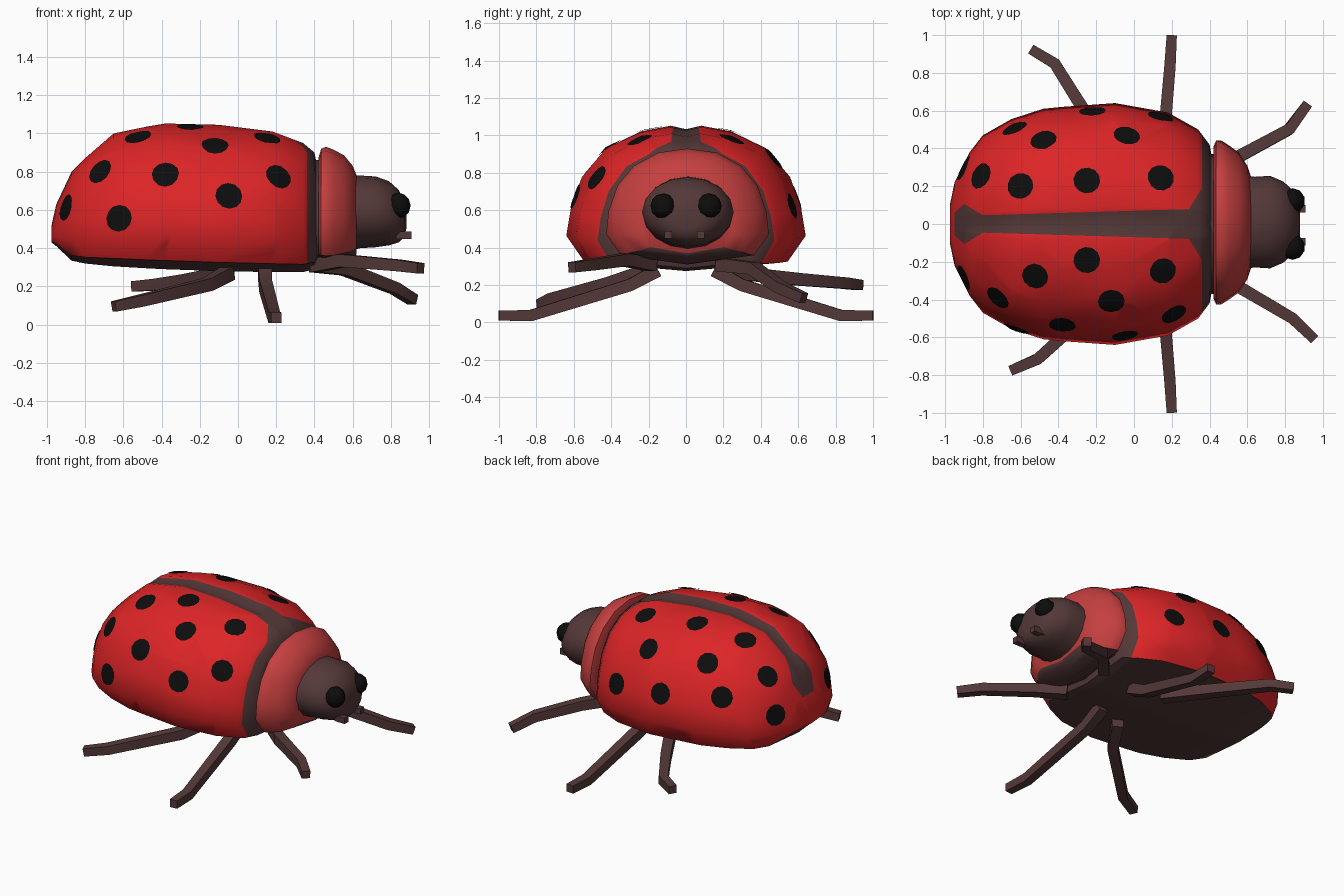
import bpy, bmesh, math
from mathutils import Vector
from mathutils.bvhtree import BVHTree

if "Cube" in bpy.data.objects:
    bpy.data.objects.remove(bpy.data.objects["Cube"])


def material(name, rgb):
    m = bpy.data.materials.new(name)
    m.diffuse_color = (*rgb, 1)
    m.use_nodes = True
    m.node_tree.nodes["Principled BSDF"].inputs["Base Color"].default_value = m.diffuse_color
    return m


RED = material("wing red", (0.72, 0.018, 0.02))
CORAL = material("collar coral", (0.56, 0.05, 0.05))
DARK = material("dark brown", (0.09, 0.04, 0.04))
BLACK = material("black", (0.004, 0.004, 0.004))


def finish(bm, name, mats, angle=45):
    mesh = bpy.data.meshes.new(name)
    bm.to_mesh(mesh)
    bm.free()
    ob = bpy.data.objects.new(name, mesh)
    bpy.context.collection.objects.link(ob)
    for m in mats:
        mesh.materials.append(m)
    bpy.ops.object.select_all(action='DESELECT')
    ob.select_set(True)
    bpy.context.view_layer.objects.active = ob
    bpy.ops.object.shade_smooth_by_angle(angle=math.radians(angle))
    return ob


def skin(bm, rings, underside=0):
    """Joins rings of points; the strips next to the bottom get a material index."""
    n = len(rings[0])
    rows = [[bm.verts.new(p) for p in r] for r in rings]
    for a, b in zip(rows, rows[1:]):
        for j in range(n):
            k = (j + 1) % n
            f = bm.faces.new((a[j], a[k], b[k], b[j]))
            if j in (0, n - 1):
                f.material_index = underside
    bm.faces.new(rows[0])
    bm.faces.new(rows[-1])
    bmesh.ops.recalc_face_normals(bm, faces=bm.faces[:])


def loft(bm, half, stations, underside=0, shift=0):
    """Half profile (width, height fraction) scaled at stations (x, half width, bottom, top)."""
    full = half + [(-y, h) for y, h in half[-2:0:-1]]
    skin(bm, [[(x, shift + y * w, b + h * (t - b)) for y, h in full]
              for x, w, b, t in stations], underside)


# Flat-bottomed dome profile with a shallow groove on top
SHELL = [(0, 0), (.85, .06), (1, .24), (.96, .44), (.87, .65), (.67, .85),
         (.39, .96), (.13, 1), (0, .975)]
DOME = [(0, 0), (.82, .08), (1, .26), (.97, .46), (.86, .68), (.66, .85),
        (.36, .965), (0, 1)]
ROUND = [(math.sin(i * math.pi / 8), .5 - .5 * math.cos(i * math.pi / 8)) for i in range(9)]

# Body with wing cases
bm = bmesh.new()
loft(bm, SHELL, [
    (-.975, .10, .43, .52), (-.95, .22, .41, .63), (-.87, .38, .335, .80),
    (-.80, .47, .32, .87), (-.65, .555, .305, 1.0), (-.48, .61, .295, 1.035),
    (-.38, .62, .29, 1.052), (-.10, .64, .28, 1.045), (.18, .59, .275, 1.01),
    (.34, .50, .275, .95), (.40, .42, .29, .90), (.415, .34, .33, .82)], 1)


def cut(p, q, side=1):
    """Cuts with a vertical plane through two (x, y) points."""
    a, b = Vector((p[0], p[1] * side, 0)), Vector((q[0], q[1] * side, 0))
    d = b - a
    bmesh.ops.bisect_plane(bm, geom=bm.verts[:] + bm.edges[:] + bm.faces[:],
                           plane_co=a, plane_no=(-d.y, d.x, 0), dist=1e-5)


def seam(x):
    return .07 + .03 * x


cut((.36, 0), (.36, 1))
cut((-.9, 0), (-.9, 1))
for s in (1, -1):
    cut((-.9, seam(-.9)), (.3, seam(.3)), s)
    cut((.29, seam(.29)), (.36, .19), s)
    cut((-.8, .046), (-.9, .106), s)
    cut((-.95, .06), (-.9, .106), s)

# Dark seam, front band and rear point of the wing cases
for f in bm.faces:
    c = f.calc_center_median()
    x, y = c.x, abs(c.y)
    if (x > .36 or (x > -.95 and y < seam(x))
            or (x > .29 and y < .079 + (x - .29) * 1.586)
            or (-.9 < x < -.8 and y < .046 + (-.8 - x) * .6)
            or (-.95 < x <= -.9 and y < .06 + (x + .95) * .92)):
        f.material_index = 1
tree = BVHTree.FromBMesh(bm)
finish(bm, "body", [RED, DARK])

# Spots laid on the wing cases
SPOTS = [(-.89, -.28, .61), (-.72, -.39, .80), (-.52, -.27, .97), (-.25, -.19, 1.03),
         (-.12, -.40, .92), (.15, -.24, .96), (.20, -.46, .76), (-.38, -.54, .79),
         (-.05, -.58, .67), (-.63, -.58, .56),
         (-.80, .25, .80), (-.64, .53, .72), (-.48, .45, .89), (-.60, .20, .98),
         (-.25, .23, 1.02), (-.22, .59, .66), (-.04, .46, .87), (.14, .24, .97),
         (.14, .56, .62), (-.91, .30, .58)]
bm = bmesh.new()
for spot in SPOTS:
    p, n, _, _ = tree.find_nearest(Vector(spot))
    u = n.cross(Vector((0, 0, 1))).normalized()
    v = n.cross(u)

    def on_shell(r, i):
        a = i * math.pi / 6
        o = p + u * r * math.cos(a) + v * r * math.sin(a)
        hit = tree.ray_cast(o + n * .2, -n, .4)[0] or o
        return bm.verts.new(hit + n * .007)

    mid = on_shell(0, 0)
    inner = [on_shell(.04, i) for i in range(12)]
    outer = [on_shell(.071, i) for i in range(12)]
    for i in range(12):
        k = (i + 1) % 12
        bm.faces.new((mid, inner[i], inner[k]))
        bm.faces.new((inner[i], outer[i], outer[k], inner[k]))
    for f in mid.link_faces:
        f.normal_update()
    if mid.link_faces[0].normal.dot(n) < 0:
        bmesh.ops.reverse_faces(bm, faces=list({f for w in inner for f in w.link_faces}))
finish(bm, "spots", [BLACK])

# Neck joint, collar and head
bm = bmesh.new()
loft(bm, DOME, [(.38, .37, .32, .86), (.46, .37, .32, .86)])
finish(bm, "neck", [DARK])
bm = bmesh.new()
loft(bm, DOME, [(.42, .40, .33, .87), (.435, .435, .315, .92), (.46, .435, .31, .93),
                (.50, .41, .315, .915), (.555, .37, .33, .885), (.60, .30, .35, .83),
                (.62, .24, .37, .78)], 1, .008)
finish(bm, "collar", [CORAL, DARK])
bm = bmesh.new()
loft(bm, ROUND, [(.56, .25, .38, .78), (.64, .24, .40, .78), (.72, .245, .405, .775),
                 (.79, .215, .415, .75), (.84, .17, .43, .705), (.87, .12, .46, .65),
                 (.88, .06, .50, .60)], 0, .01)
finish(bm, "head", [DARK])

# Eyes and mouth feelers
for s, side in ((1, "left"), (-1, "right")):
    bm = bmesh.new()
    bmesh.ops.create_uvsphere(bm, u_segments=10, v_segments=6, radius=.068)
    bmesh.ops.translate(bm, verts=bm.verts, vec=(.838, s * .122, .622))
    finish(bm, side + "_eye", [BLACK])
    bm = bmesh.new()
    bmesh.ops.create_cube(bm, size=1)
    bmesh.ops.scale(bm, verts=bm.verts, vec=(.08, .04, .04))
    bmesh.ops.translate(bm, verts=bm.verts, vec=(.867, s * .087 - .007, .468))
    finish(bm, side + "_feeler", [DARK], 30)


# Legs as square tubes along bent paths
def leg(name, path):
    pts = [Vector(p) for p in path]
    rings = []
    for i, p in enumerate(pts):
        d = (pts[min(i + 1, len(pts) - 1)] - pts[max(i - 1, 0)]).normalized()
        side = d.cross(Vector((0, 0, 1))).normalized()
        up = side.cross(d)
        r = .036 - .009 * i / (len(pts) - 1)
        rings.append([p + side * a * r + up * b * r
                      for a, b in ((-1, -1), (1, -1), (1, 1), (-1, 1))])
    bm = bmesh.new()
    skin(bm, rings)
    finish(bm, name, [DARK], 30)


for s, side in ((1, "left"), (-1, "right")):
    leg(side + "_middle_leg", [(.14, s * .15, .28), (.145, s * .30, .20),
                               (.19, s * .83, .037), (.20, s, .037)])
leg("right_front_leg", [(.40, -.18, .31), (.55, -.33, .335), (.84, -.50, .31), (.955, -.61, .295)])
leg("left_front_leg", [(.40, .18, .31), (.56, .36, .29), (.82, .50, .19), (.915, .63, .13)])
leg("left_rear_leg", [(-.05, .22, .27), (-.27, .61, .23), (-.42, .85, .21), (-.545, .925, .20)])
leg("right_rear_leg", [(-.05, -.22, .27), (-.16, -.40, .21), (-.51, -.715, .125), (-.65, -.775, .095)])
